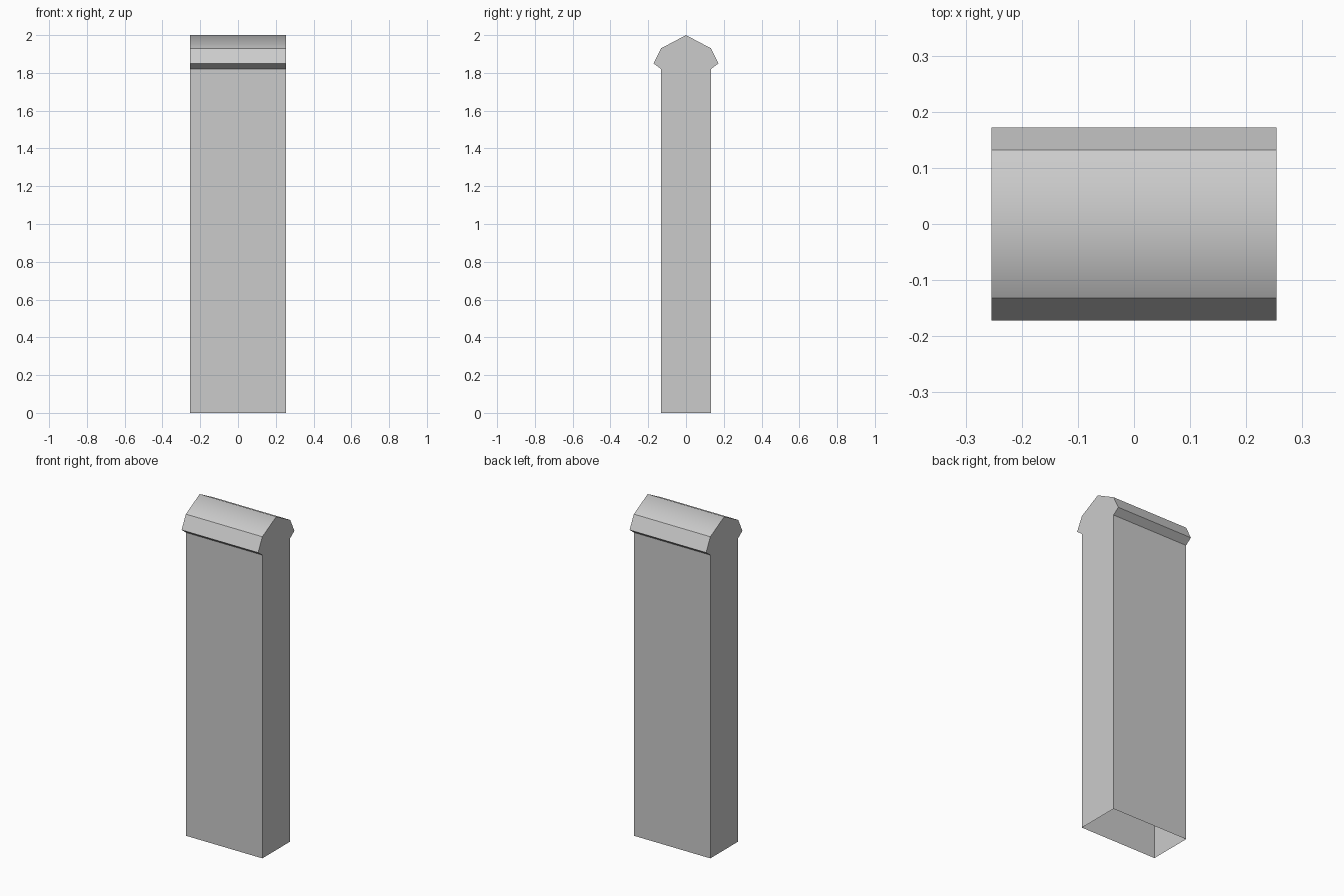
import bpy, bmesh

if "Cube" in bpy.data.objects:
    bpy.data.objects.remove(bpy.data.objects["Cube"])

HALF_LENGTH = 0.254

# Half of the end profile (y, z), from foot to ridge, then mirrored
half = [(0.132, 0), (0.132, 1.82), (0.172, 1.85), (0.132, 1.93)]
profile = half + [(0, 2)] + [(-y, z) for y, z in reversed(half)]

bm = bmesh.new()
left = [bm.verts.new((-HALF_LENGTH, y, z)) for y, z in profile]
right = [bm.verts.new((HALF_LENGTH, y, z)) for y, z in profile]

# End walls
bm.faces.new(left)
bm.faces.new(right)

# Side walls and coping; the underside stays open
for i in range(len(profile) - 1):
    face = bm.faces.new((left[i], left[i + 1], right[i + 1], right[i]))
    # The two ridge slopes blend smoothly, everything else is flat
    face.smooth = i in (3, 4)

bmesh.ops.recalc_face_normals(bm, faces=bm.faces)
# Make sure the normals of the open shell point outward
end_face = next(f for f in bm.faces if len(f.verts) > 4)
if end_face.normal.x * end_face.calc_center_median().x < 0:
    bmesh.ops.reverse_faces(bm, faces=bm.faces)

# Keep every edge but the ridge crisp
for edge in bm.edges:
    edge.smooth = all(f.smooth for f in edge.link_faces)

mesh = bpy.data.meshes.new("wall_post")
bm.to_mesh(mesh)
bm.free()
wall_post = bpy.data.objects.new("wall_post", mesh)
bpy.context.collection.objects.link(wall_post)
